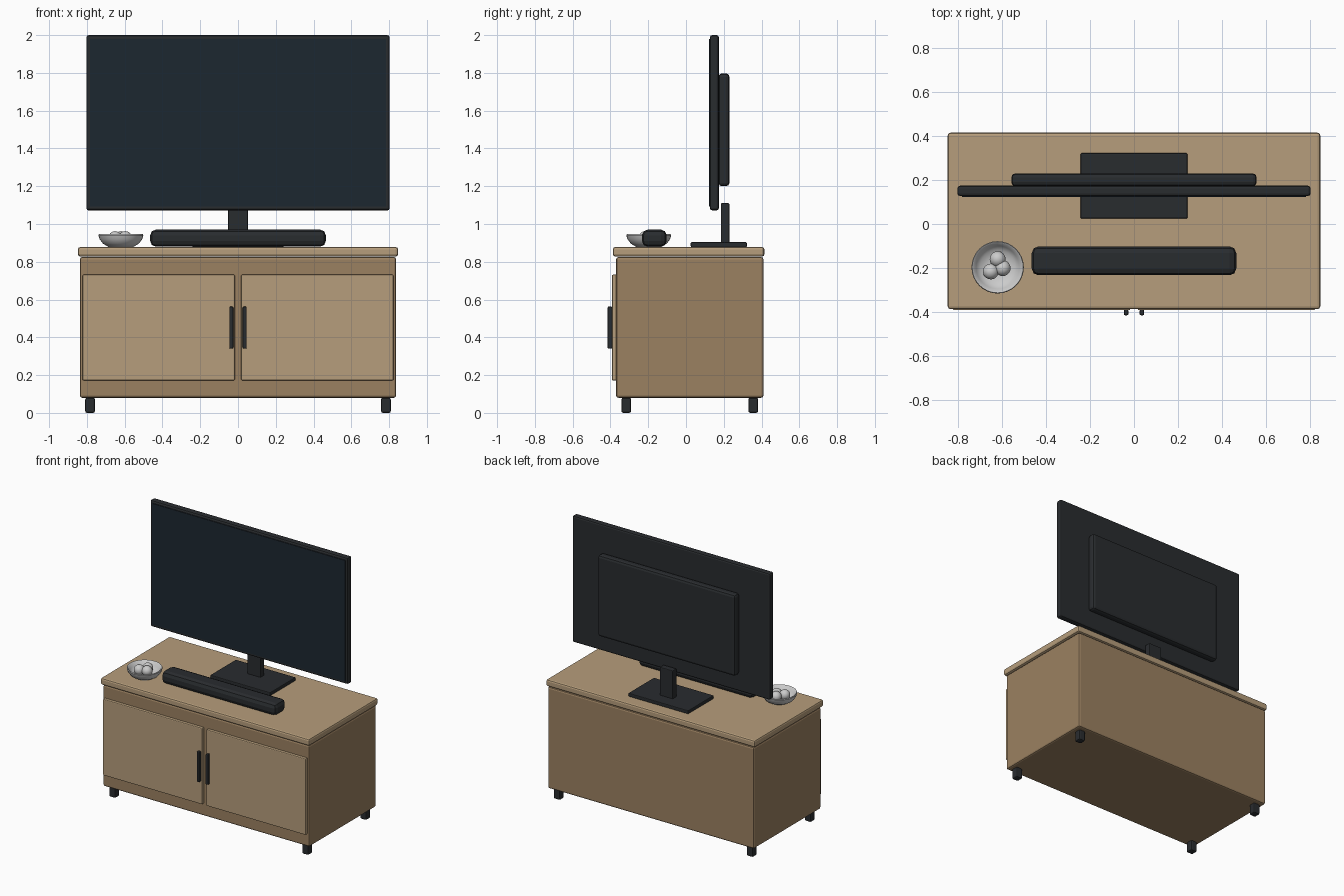
import bpy, math

if "Cube" in bpy.data.objects:
    bpy.data.objects.remove(bpy.data.objects["Cube"])

def material(name, rgb):
    m = bpy.data.materials.new(name)
    m.diffuse_color = (*rgb, 1)
    m.use_nodes = True
    m.node_tree.nodes["Principled BSDF"].inputs["Base Color"].default_value = m.diffuse_color
    return m

WOOD = material("wood", (0.33, 0.22, 0.12))
LIGHT_WOOD = material("light_wood", (0.47, 0.34, 0.20))
BLACK = material("black_plastic", (0.022, 0.025, 0.028))
SCREEN = material("screen_glass", (0.012, 0.02, 0.03))

def smooth(ob, angle=35):
    bpy.ops.object.select_all(action='DESELECT')
    ob.select_set(True)
    bpy.context.view_layer.objects.active = ob
    bpy.ops.object.shade_smooth_by_angle(angle=math.radians(angle))

def box(name, x, y, z, mat, bevel=0.0, segments=2):
    """Bevelled box spanning the given (min, max) ranges."""
    bpy.ops.mesh.primitive_cube_add(size=1)
    ob = bpy.context.object
    ob.name = name
    for v in ob.data.vertices:
        v.co = [lo + (c + 0.5) * (hi - lo) for c, (lo, hi) in zip(v.co, (x, y, z))]
    ob.data.materials.append(mat)
    if bevel:
        mod = ob.modifiers.new("bevel", 'BEVEL')
        mod.width, mod.segments = bevel, segments
    return ob

def lathe(name, profile, location, steps=32):
    """Spin an (r, z) profile around the vertical axis."""
    n = len(profile)
    verts = [(r * math.cos(2 * math.pi * i / steps), r * math.sin(2 * math.pi * i / steps), z)
             for i in range(steps) for r, z in profile]
    faces = [(i * n + j, (i + 1) % steps * n + j, (i + 1) % steps * n + j + 1, i * n + j + 1)
             for i in range(steps) for j in range(n - 1)]
    faces.append([i * n for i in reversed(range(steps))])
    faces.append([i * n + n - 1 for i in range(steps)])
    me = bpy.data.meshes.new(name)
    me.from_pydata(verts, [], faces)
    ob = bpy.data.objects.new(name, me)
    bpy.context.collection.objects.link(ob)
    ob.location = location
    smooth(ob)
    return ob

# Cabinet
box("cabinet_body", (-0.837, 0.837), (-0.37, 0.41), (0.08, 0.825), WOOD, 0.012)
box("cabinet_top", (-0.847, 0.847), (-0.387, 0.415), (0.828, 0.878), LIGHT_WOOD, 0.012)

# Doors, handles and feet, mirrored left and right
for side, s in (("left", -1), ("right", 1)):
    span = lambda a, b: tuple(sorted((s * a, s * b)))
    box(side + "_door", span(0.017, 0.823), (-0.392, -0.366), (0.172, 0.732), LIGHT_WOOD, 0.006)
    box(side + "_handle", span(0.025, 0.046), (-0.415, -0.39), (0.34, 0.563), BLACK, 0.006)
    for end, y in (("front", (-0.342, -0.29)), ("back", (0.33, 0.382))):
        box(f"{end}_{side}_foot", span(0.757, 0.809), y, (0.0, 0.08), BLACK, 0.01)

# Television on its stand
box("tv_panel", (-0.803, 0.803), (0.127, 0.174), (1.072, 2.0), BLACK, 0.012)
box("tv_screen", (-0.783, 0.783), (0.123, 0.13), (1.092, 1.98), SCREEN)
box("tv_back_housing", (-0.558, 0.558), (0.172, 0.23), (1.2, 1.797), BLACK, 0.018)
box("stand_neck", (-0.053, 0.053), (0.184, 0.229), (0.9, 1.11), BLACK, 0.005)
box("stand_base", (-0.243, 0.243), (0.025, 0.322), (0.878, 0.904), BLACK, 0.005)

# Soundbar
box("soundbar", (-0.465, 0.465), (-0.233, -0.102), (0.88, 0.97), BLACK, 0.03, 2)

# Bowl with three balls
lathe("bowl", [(0.065, 0.0), (0.095, 0.018), (0.113, 0.042), (0.119, 0.062), (0.116, 0.068),
               (0.109, 0.064), (0.098, 0.042), (0.08, 0.024), (0.045, 0.013)], (-0.62, -0.197, 0.878))
for i, (x, y) in enumerate(((-0.62, -0.16), (-0.651, -0.216), (-0.597, -0.201))):
    bpy.ops.mesh.primitive_uv_sphere_add(segments=20, ring_count=12, radius=0.036, location=(x, y, 0.926))
    bpy.context.object.name = f"ball_{i + 1}"
    smooth(bpy.context.object)
